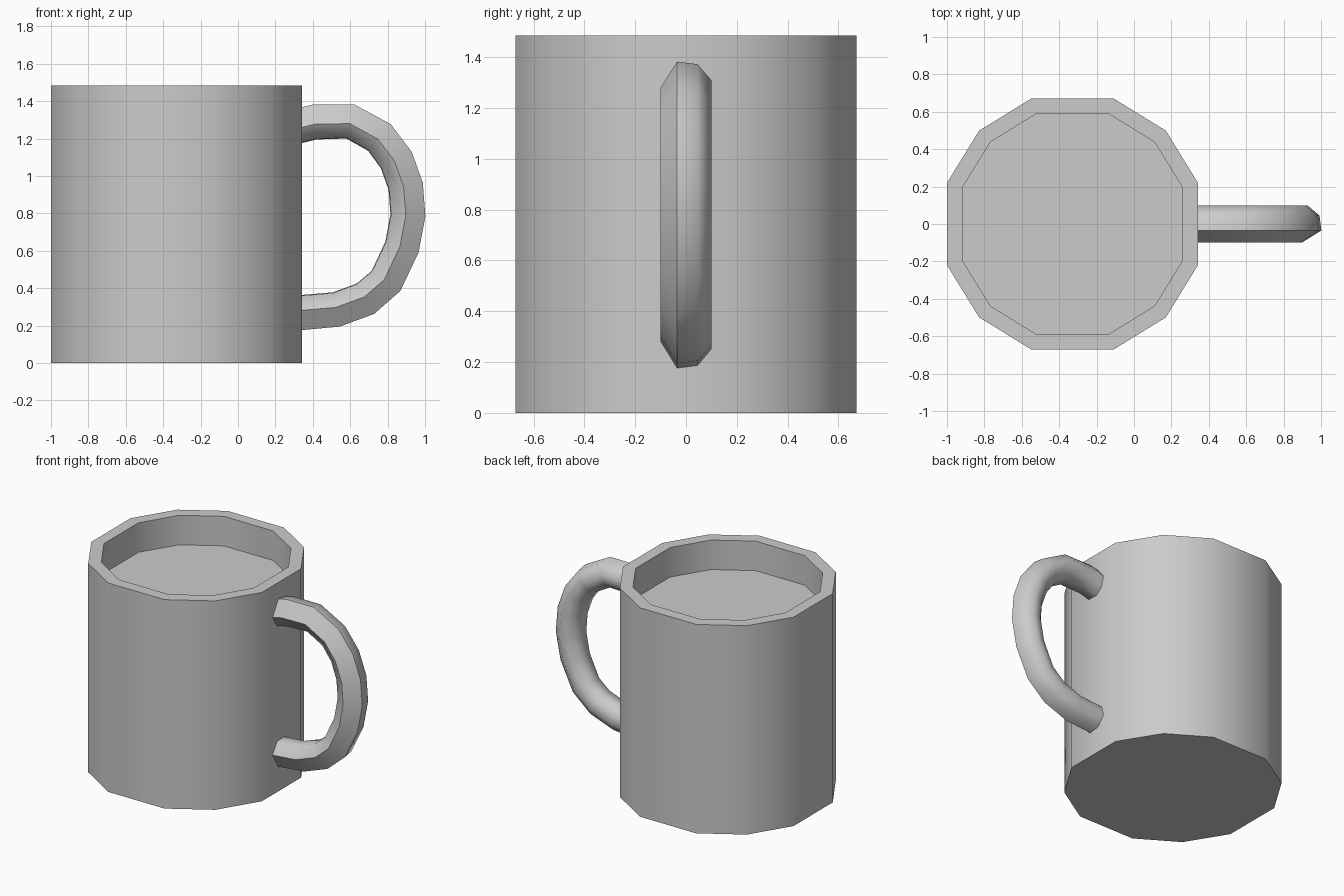
import bpy, bmesh
from math import radians, cos, sin
from mathutils import Vector

cube = bpy.data.objects.get("Cube")
if cube:
    bpy.data.objects.remove(cube, do_unlink=True)

grey = bpy.data.materials.new("plain grey")
grey.use_nodes = True
GREY = (0.6, 0.6, 0.6, 1)
grey.diffuse_color = GREY
grey.node_tree.nodes["Principled BSDF"].inputs["Base Color"].default_value = GREY


def loft(name, rings, sharp_angle):
    """Skin matching rings of points, cap both ends and shade."""
    bm = bmesh.new()
    loops = [[bm.verts.new(p) for p in ring] for ring in rings]
    count = len(loops[0])
    for a, b in zip(loops, loops[1:]):
        for i in range(count):
            j = (i + 1) % count
            bm.faces.new((a[i], a[j], b[j], b[i]))
    bm.faces.new(loops[0][::-1])
    bm.faces.new(loops[-1])
    bmesh.ops.recalc_face_normals(bm, faces=bm.faces)
    mesh = bpy.data.meshes.new(name)
    bm.to_mesh(mesh)
    bm.free()
    mesh.materials.append(grey)
    obj = bpy.data.objects.new(name, mesh)
    bpy.context.collection.objects.link(obj)
    bpy.ops.object.select_all(action='DESELECT')
    obj.select_set(True)
    bpy.context.view_layer.objects.active = obj
    bpy.ops.object.shade_smooth_by_angle(angle=radians(sharp_angle))
    return obj


# Mug body: twelve uneven sides, shallow recess at the top
ANGLES = [quarter + a for quarter in (0, 90, 180, 270) for a in (18.2, 45, 71.8)]
CENTRE_X = -0.329


def body_ring(radius, z):
    return [(CENTRE_X + radius * cos(radians(a)), radius * sin(radians(a)), z)
            for a in ANGLES]


PROFILE = [(0.706, 0), (0.706, 1.485), (0.62, 1.485), (0.62, 1.275)]
loft("mug_body", [body_ring(r, z) for r, z in PROFILE], 40)

# Handle: coarse tube swept along a bent path
PATH = [(0.30, 1.26), (0.41, 1.287), (0.60, 1.29), (0.755, 1.205),
        (0.845, 1.085), (0.895, 0.945), (0.907, 0.79), (0.875, 0.62),
        (0.79, 0.44), (0.68, 0.345), (0.525, 0.288), (0.30, 0.268)]
# Cross-section as (sideways, outward) offsets
SECTION = [(-0.035, 0.095), (0.045, 0.085), (0.1, 0.02), (0.08, -0.05),
           (0.03, -0.092), (-0.05, -0.088), (-0.1, -0.01)]
points = [Vector((x, 0, z)) for x, z in PATH]
rings = []
for i, p in enumerate(points):
    tangent = (points[min(i + 1, len(points) - 1)] - points[max(i - 1, 0)]).normalized()
    outward = Vector((-tangent.z, 0, tangent.x))
    rings.append([p + outward * out + Vector((0, side, 0)) for side, out in SECTION])
loft("handle", rings, 60)
